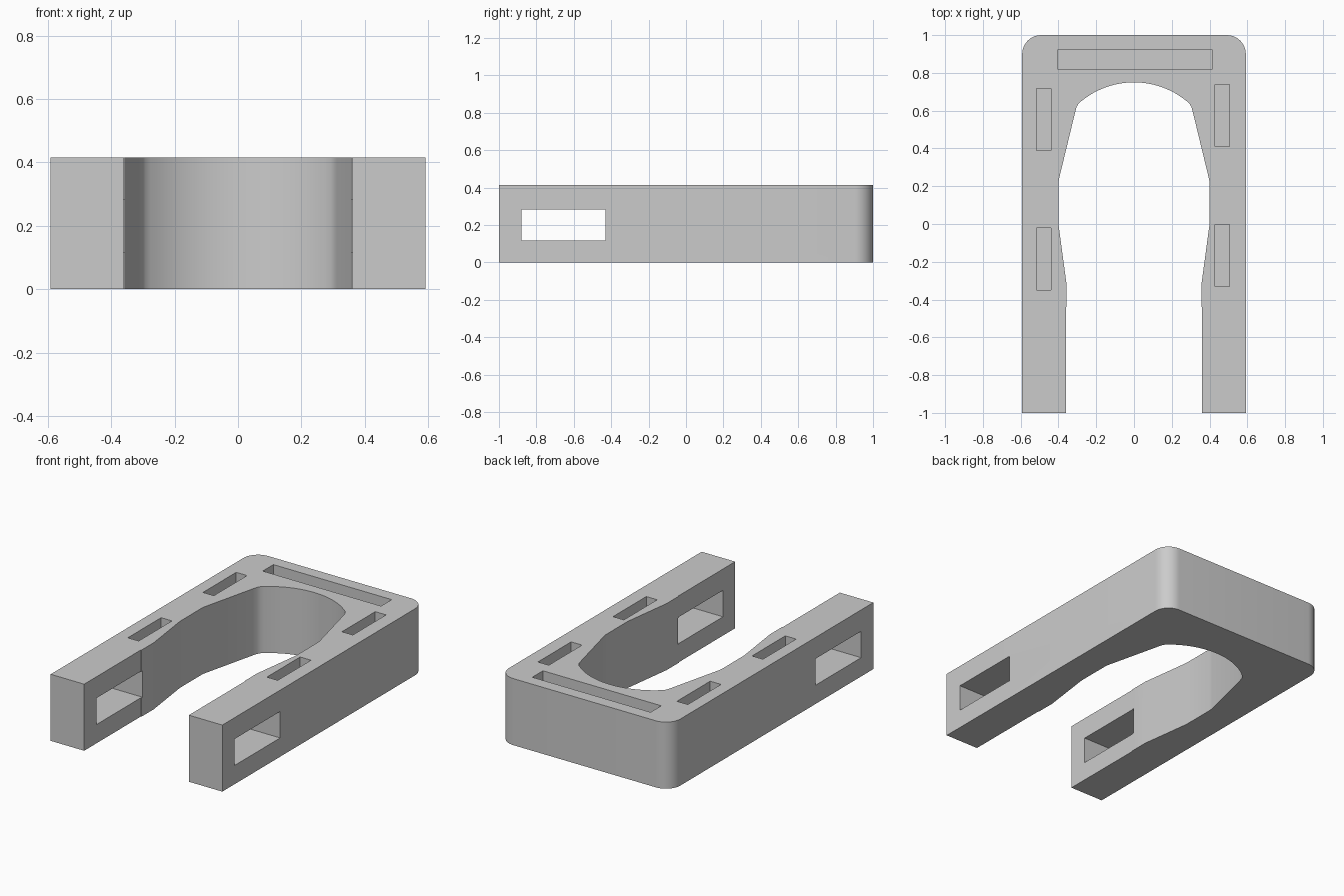
import bpy
import bmesh
import math

cube = bpy.data.objects.get("Cube")
if cube:
    bpy.data.objects.remove(cube, do_unlink=True)

HEIGHT = 0.415
HALF_WIDTH = 0.592
SLOT_DEPTH = 0.2

grey = bpy.data.materials.new("plain grey")
grey.use_nodes = True
colour = (0.6, 0.6, 0.6, 1)
grey.diffuse_color = colour
grey.node_tree.nodes["Principled BSDF"].inputs["Base Color"].default_value = colour


def arc(cx, cy, radius, start, end, steps):
    """Points along a circular arc, angles in degrees."""
    angles = [math.radians(start + (end - start) * i / steps) for i in range(steps + 1)]
    return [(cx + radius * math.cos(a), cy + radius * math.sin(a)) for a in angles]


def add_object(name, bm):
    mesh = bpy.data.meshes.new(name)
    bmesh.ops.recalc_face_normals(bm, faces=bm.faces)
    bm.to_mesh(mesh)
    bm.free()
    mesh.materials.append(grey)
    obj = bpy.data.objects.new(name, mesh)
    bpy.context.collection.objects.link(obj)
    return obj


def extruded(name, outline, bottom, top):
    bm = bmesh.new()
    face = bm.faces.new([bm.verts.new((x, y, bottom)) for x, y in outline])
    result = bmesh.ops.extrude_face_region(bm, geom=[face])
    verts = [v for v in result["geom"] if isinstance(v, bmesh.types.BMVert)]
    bmesh.ops.translate(bm, verts=verts, vec=(0, 0, top - bottom))
    return add_object(name, bm)


def box_cutter(name, x0, x1, y0, y1, z0, z1):
    obj = extruded(name, [(x0, y0), (x1, y0), (x1, y1), (x0, y1)], z0, z1)
    obj.hide_render = True
    obj.hide_viewport = True
    return obj


# Right half of the U outline: outer edge with rounded corner, then the opening
outer = [(HALF_WIDTH, -1)] + arc(HALF_WIDTH - 0.1, 0.9, 0.1, 0, 90, 10)
inner = arc(0, 0.31, 0.44, 90, 51, 12)
inner += [(0.292, 0.64), (0.304, 0.62), (0.312, 0.59), (0.398, 0.235), (0.4, 0.215),
          (0.4, 0.0), (0.357, -0.32), (0.357, -0.44), (0.361, -0.44), (0.361, -1)]
left_outer = [(-x, y) for x, y in reversed(outer)]
left_inner = [(-x, y) for x, y in reversed(inner[1:])]
body = extruded("u_shaped_frame", outer + left_outer + left_inner + inner, 0, HEIGHT)

# Blind slots in the top face
floor, above = HEIGHT - SLOT_DEPTH, HEIGHT + 0.1
cutters = [box_cutter("back_slot_cutter", -0.402, 0.414, 0.818, 0.923, floor, above)]
for side, x, shift in (("left", 0.43, 0.02), ("right", -0.515, 0)):
    for place, y in (("rear", 0.39), ("middle", -0.35)):
        cutters.append(box_cutter(f"{side}_{place}_slot_cutter", x, x + 0.075,
                                  y + shift, y + shift + 0.328, floor, above))

# Rectangular window passing through both arms
cutters.append(box_cutter("arm_window_cutter", -1, 1, -0.88, -0.43, 0.117, 0.282))

for cutter in cutters:
    mod = body.modifiers.new(cutter.name, "BOOLEAN")
    mod.operation = "DIFFERENCE"
    mod.solver = "EXACT"
    mod.object = cutter

# Apply the cuts, drop the cutters and smooth the rounded walls
bpy.context.view_layer.update()
graph = bpy.context.evaluated_depsgraph_get()
cut_mesh = bpy.data.meshes.new_from_object(body.evaluated_get(graph))
body.modifiers.clear()
body.data = cut_mesh
for cutter in cutters:
    bpy.data.objects.remove(cutter, do_unlink=True)
bpy.ops.object.select_all(action="DESELECT")
body.select_set(True)
bpy.context.view_layer.objects.active = body
bpy.ops.object.shade_smooth_by_angle(angle=math.radians(30))
